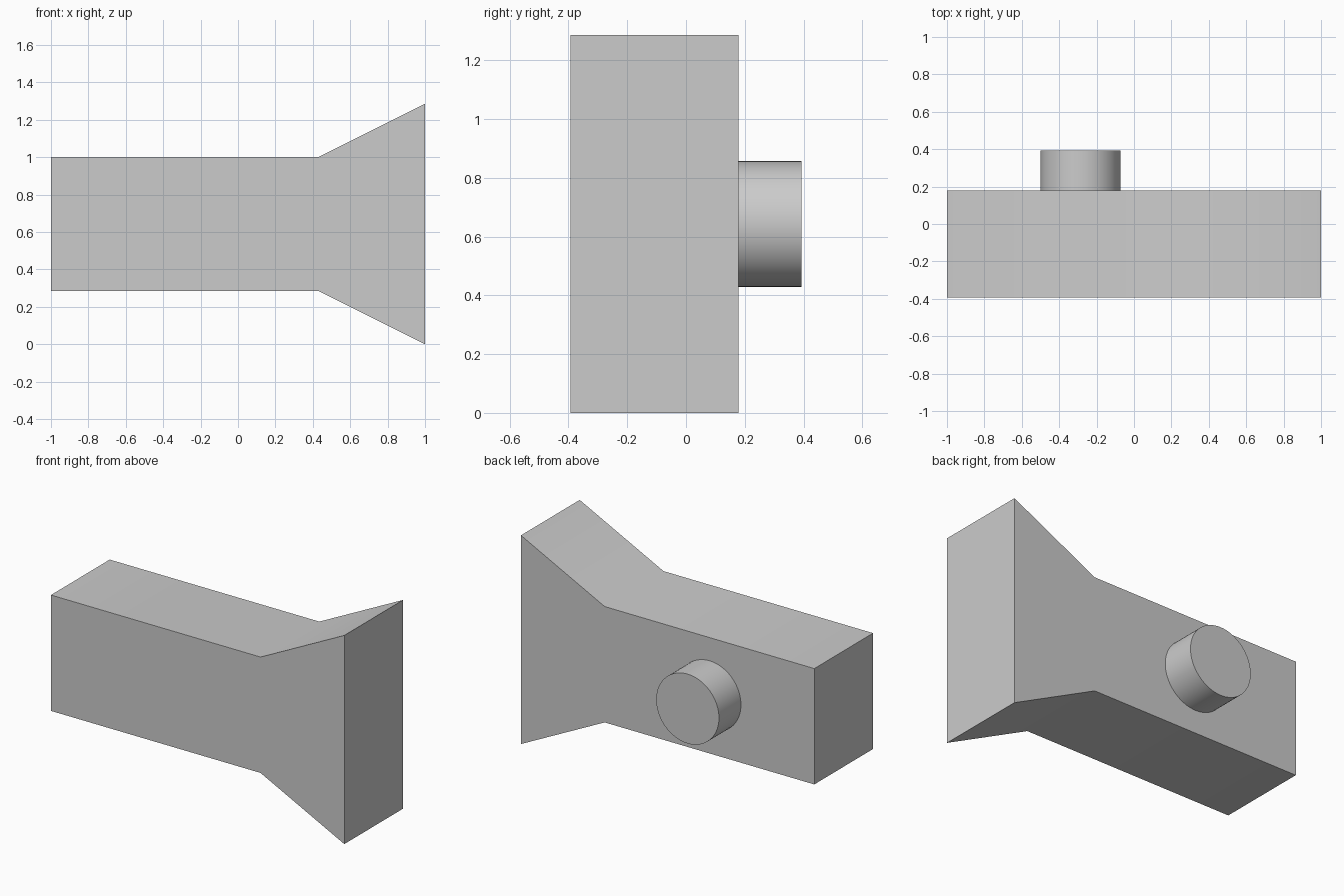
import bpy
import bmesh
import math

cube = bpy.data.objects.get("Cube")
if cube:
    bpy.data.objects.remove(cube, do_unlink=True)

FRONT, BACK, PEG_END = -0.393, 0.179, 0.393
MID_Z = 0.643

grey = bpy.data.materials.new("light_grey")
grey.use_nodes = True
colour = (0.6, 0.6, 0.6, 1)
grey.diffuse_color = colour
grey.node_tree.nodes["Principled BSDF"].inputs["Base Color"].default_value = colour


def extruded(name, outline, y0, y1):
    """Extrude an (x, z) outline along y."""
    bm = bmesh.new()
    face = bm.faces.new([bm.verts.new((x, y0, z)) for x, z in outline])
    result = bmesh.ops.extrude_face_region(bm, geom=[face])
    moved = [v for v in result["geom"] if isinstance(v, bmesh.types.BMVert)]
    bmesh.ops.translate(bm, verts=moved, vec=(0, y1 - y0, 0))
    bmesh.ops.recalc_face_normals(bm, faces=bm.faces)
    mesh = bpy.data.meshes.new(name)
    bm.to_mesh(mesh)
    bm.free()
    mesh.materials.append(grey)
    obj = bpy.data.objects.new(name, mesh)
    bpy.context.collection.objects.link(obj)
    bpy.ops.object.select_all(action="DESELECT")
    obj.select_set(True)
    bpy.context.view_layer.objects.active = obj
    bpy.ops.object.shade_smooth_by_angle(angle=math.radians(30))
    return obj


# Straight bar with a flared end, mirrored about its middle height
half = [(-1, 0.357), (0.429, 0.357), (1, MID_Z)]
lower = [(x, MID_Z - h) for x, h in half]
upper = [(x, MID_Z + h) for x, h in reversed(half)]
extruded("flared_body", lower + upper, FRONT, BACK)

# Round peg on the back
radius, sides = 0.214, 64
circle = [(-0.286 + radius * math.cos(math.tau * i / sides),
           MID_Z + radius * math.sin(math.tau * i / sides)) for i in range(sides)]
extruded("round_peg", circle, BACK, PEG_END)
